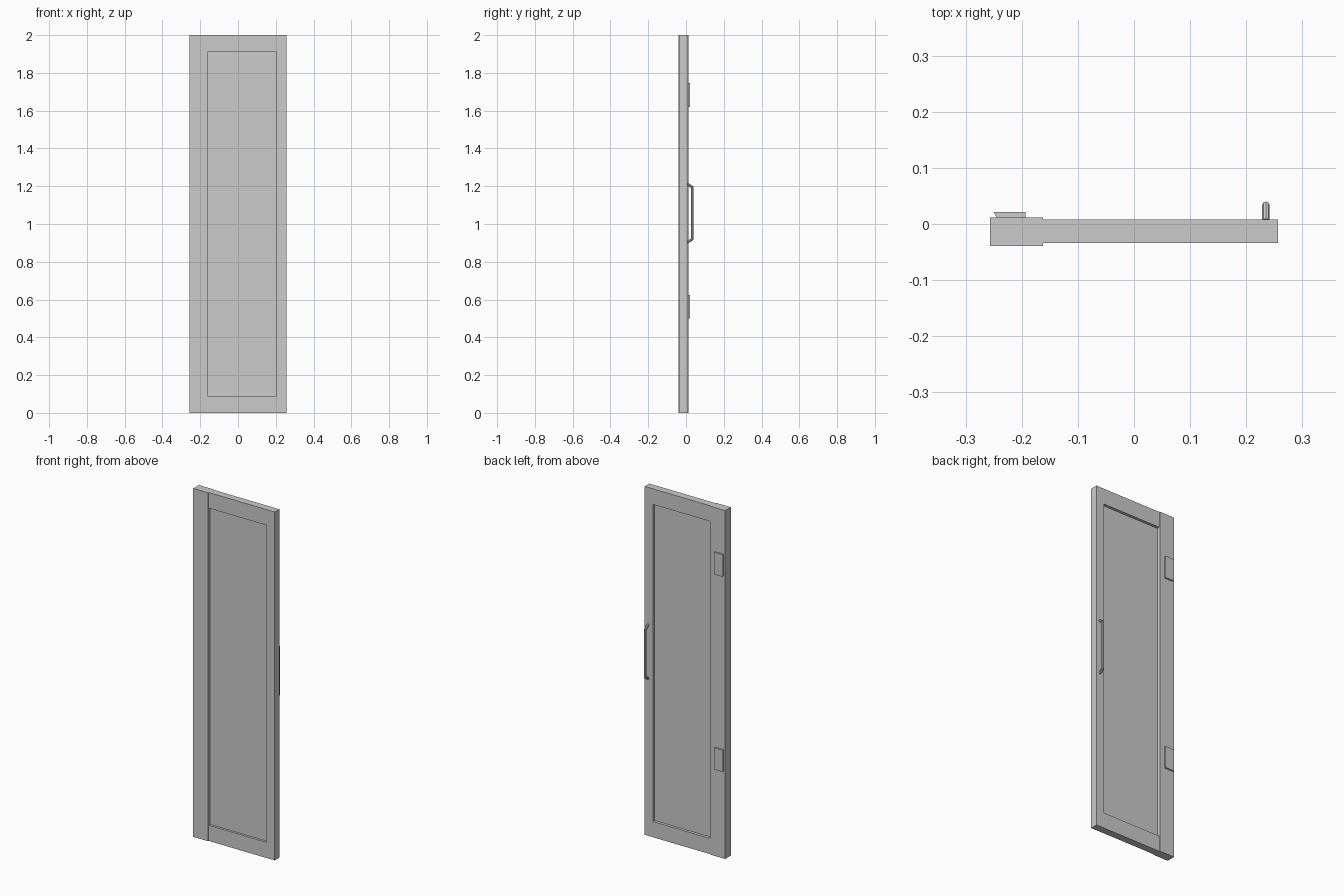
import bpy, bmesh, math
from mathutils import Vector

if "Cube" in bpy.data.objects:
    bpy.data.objects.remove(bpy.data.objects["Cube"])


def make(name, bm):
    bmesh.ops.recalc_face_normals(bm, faces=bm.faces)
    me = bpy.data.meshes.new(name)
    bm.to_mesh(me)
    bm.free()
    ob = bpy.data.objects.new(name, me)
    bpy.context.collection.objects.link(ob)
    return ob


def prism(name, outline, z0, z1):
    """Extrude an xy outline from z0 to z1."""
    bm = bmesh.new()
    face = bm.faces.new([bm.verts.new((x, y, z0)) for x, y in outline])
    ext = bmesh.ops.extrude_face_region(bm, geom=[face])
    verts = [g for g in ext["geom"] if isinstance(g, bmesh.types.BMVert)]
    bmesh.ops.translate(bm, verts=verts, vec=(0, 0, z1 - z0))
    return make(name, bm)


def box(name, x, y, z):
    return prism(name, [(x[0], y[0]), (x[1], y[0]), (x[1], y[1]), (x[0], y[1])], *z)


def tube(name, path, radius, sides):
    """Mitred tube along a path lying in a plane of constant x."""
    pts = [Vector(p) for p in path]
    bm = bmesh.new()
    rings = []
    for i, p in enumerate(pts):
        d_in = (p - pts[max(i - 1, 0)]).normalized()
        d_out = (pts[min(i + 1, len(pts) - 1)] - p).normalized()
        t = (d_in + d_out).normalized()
        ref = d_out if d_out.length else d_in
        n = t.cross(Vector((1, 0, 0))) / max(t.dot(ref), 0.3)
        rings.append([bm.verts.new(p + radius * (
            Vector((1, 0, 0)) * math.cos(a) + n * math.sin(a)))
            for a in (2 * math.pi * k / sides for k in range(sides))])
    for r0, r1 in zip(rings, rings[1:]):
        for k in range(sides):
            j = (k + 1) % sides
            bm.faces.new((r0[k], r0[j], r1[j], r1[k]))
    bm.faces.new(rings[0])
    bm.faces.new(rings[-1])
    return make(name, bm)


W, H = 0.257, 2.0
INNER_L, INNER_R = -0.162, 0.205
LOW, HIGH = 0.09, 1.91
FRAME_Y = (-0.034, 0.008)

# Frame: thick hinge stile, handle stile and two rails
box("hinge_stile", (-W, INNER_L), (-0.039, 0.012), (0, H))
box("handle_stile", (INNER_R, W), FRAME_Y, (LOW, HIGH))
box("bottom_rail", (INNER_L, W), FRAME_Y, (0, LOW))
box("top_rail", (INNER_L, W), FRAME_Y, (HIGH, H))

# Recessed panel
box("panel", (INNER_L, INNER_R), (-0.021, -0.008), (LOW, HIGH))

# Hinge plates with a slanted outer edge
for name, z0, z1 in (("lower_hinge", 0.5, 0.625), ("upper_hinge", 1.62, 1.747)):
    prism(name, [(-0.245, 0.012), (-0.193, 0.012), (-0.193, 0.021), (-0.25, 0.021)], z0, z1)

# Bent pull handle
hx = 0.235
tube("handle", [(hx, 0.006, 0.902), (hx, 0.0335, 0.92),
                (hx, 0.0335, 1.195), (hx, 0.006, 1.213)], 0.0065, 8)
